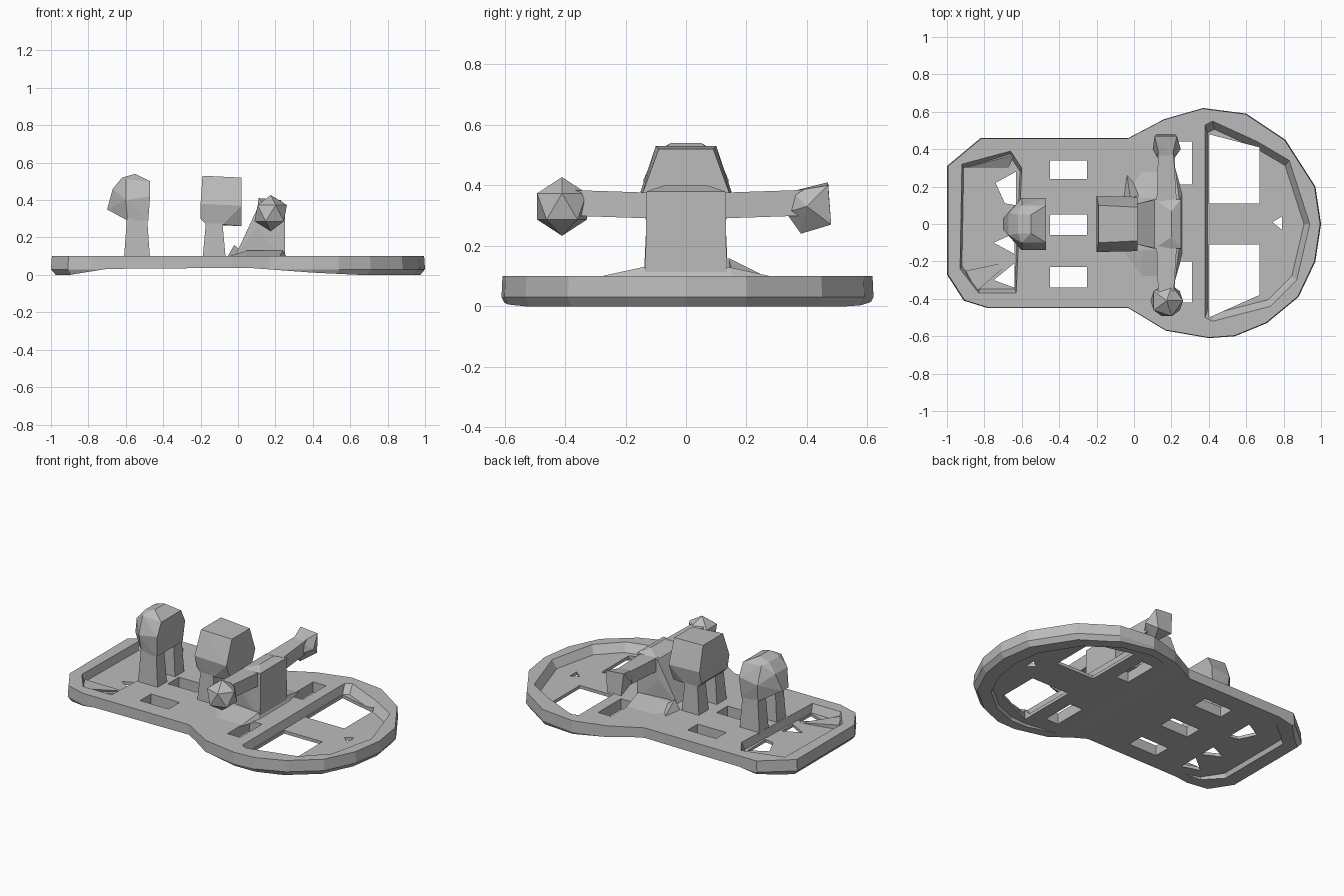
import bpy, bmesh
from mathutils import Vector, Matrix

old = bpy.data.objects.get("Cube")
if old:
    bpy.data.objects.remove(old)

grey = bpy.data.materials.new("plain grey")
grey.use_nodes = True
grey.diffuse_color = (0.5, 0.5, 0.5, 1)
grey.node_tree.nodes["Principled BSDF"].inputs["Base Color"].default_value = (0.5, 0.5, 0.5, 1)


def make(name, bm):
    bmesh.ops.recalc_face_normals(bm, faces=bm.faces[:])
    mesh = bpy.data.meshes.new(name)
    bm.to_mesh(mesh)
    bm.free()
    mesh.materials.append(grey)
    ob = bpy.data.objects.new(name, mesh)
    bpy.context.collection.objects.link(ob)
    return ob


def loft(name, rings):
    bm = bmesh.new()
    loops = [[bm.verts.new(p) for p in ring] for ring in rings]
    n = len(loops[0])
    for a, b in zip(loops, loops[1:]):
        for i in range(n):
            j = (i + 1) % n
            bm.faces.new((a[i], a[j], b[j], b[i]))
    bm.faces.new(loops[0])
    bm.faces.new(loops[-1])
    return make(name, bm)


def flat(outline, z, scale=1.0, mid=(0, 0)):
    return [(mid[0] + (x - mid[0]) * scale, mid[1] + (y - mid[1]) * scale, z) for x, y in outline]


def rect(x0, x1, y0, y1):
    return [(x0, y0), (x1, y0), (x1, y1), (x0, y1)]


def hull(name, points, mirror=False):
    bm = bmesh.new()
    if mirror:
        points = points + [(x, -y, z) for x, y, z in points]
    for p in points:
        bm.verts.new(p)
    res = bmesh.ops.convex_hull(bm, input=bm.verts[:])
    spare = {v for v in res["geom_interior"] + res["geom_unused"] if isinstance(v, bmesh.types.BMVert)}
    bmesh.ops.delete(bm, geom=list(spare), context="VERTS")
    bmesh.ops.dissolve_limit(bm, angle_limit=0.02, verts=bm.verts[:], edges=bm.edges[:])
    return make(name, bm)


def cut(ob, cutters):
    for c in cutters:
        c.hide_render = True
        mod = ob.modifiers.new("cut", "BOOLEAN")
        mod.operation = "DIFFERENCE"
        mod.solver = "EXACT"
        mod.object = c
    dg = bpy.context.evaluated_depsgraph_get()
    dg.update()
    mesh = bpy.data.meshes.new_from_object(ob.evaluated_get(dg))
    ob.modifiers.clear()
    ob.data = mesh
    for c in cutters:
        bpy.data.objects.remove(c)


# Base plate: straight end joined to a round end
outline = [(-1, 0.31), (-0.82, 0.46), (-0.03, 0.46), (0.16, 0.56), (0.37, 0.62), (0.6, 0.59),
           (0.81, 0.45), (0.97, 0.2), (1, 0), (0.97, -0.2), (0.88, -0.39), (0.71, -0.53),
           (0.54, -0.6), (0.4, -0.61), (0.17, -0.57), (-0.03, -0.45), (-0.78, -0.45),
           (-0.91, -0.41), (-1, -0.27)]
base = loft("base_plate", [flat(outline, 0, 0.975), flat(outline, 0.03), flat(outline, 0.1, 0.995)])

# Hollow underside and raised middle of the lower edge
under = loft("under_cutter", [flat(outline, -0.1, 0.92), flat(outline, 0.03, 0.88)])
arch_line = [(-0.9, -0.1), (-0.9, 0), (-0.7, 0.032), (0.05, 0.038), (0.4, 0.012), (0.65, 0), (0.65, -0.1)]
arch = loft("arch_cutter", [[(x, y, z) for x, z in arch_line] for y in (-1, 1)])

# Sunken floors at both ends
round_dish = [(0.38, 0.53), (0.42, 0.55), (0.66, 0.44), (0.83, 0.34), (0.94, 0), (0.87, -0.3),
              (0.73, -0.44), (0.42, -0.52), (0.38, -0.5)]
square_dish = [(-0.92, 0.32), (-0.66, 0.39), (-0.6, 0.3), (-0.63, -0.37), (-0.83, -0.37), (-0.93, -0.24)]
cutters = [under, arch,
           loft("round_dish_cutter", [flat(round_dish, 0.05, 0.92, (0.55, 0)), flat(round_dish, 0.1),
                                      flat(round_dish, 0.2)]),
           loft("square_dish_cutter", [flat(square_dish, 0.05, 0.94, (-0.76, 0)), flat(square_dish, 0.1),
                                       flat(square_dish, 0.2)])]

# Openings through the plate
windows = [rect(-0.45, -0.25, 0.24, 0.34), rect(-0.45, -0.25, -0.06, 0.05), rect(-0.45, -0.25, -0.34, -0.23),
           rect(0.22, 0.31, 0.21, 0.44), rect(0.22, 0.31, -0.42, -0.2),
           [(0.4, 0.11), (0.67, 0.11), (0.67, 0.41), (0.4, 0.48)],
           [(0.4, -0.11), (0.67, -0.11), (0.67, -0.38), (0.4, -0.5)],
           [(0.74, 0.01), (0.79, -0.03), (0.79, 0.04)],
           [(-0.74, 0.22), (-0.63, 0.28), (-0.63, 0.1), (-0.69, 0.11)],
           [(-0.75, -0.1), (-0.64, -0.16), (-0.64, -0.05)],
           [(-0.75, -0.3), (-0.64, -0.34), (-0.64, -0.21)]]
for w in windows:
    cutters.append(loft("window_cutter", [flat(w, -0.2), flat(w, 0.2)]))
cut(base, cutters)

# Ramps on the floor of the square end
hull("upper_ramp", [(-0.9, 0.3, 0.05), (-0.66, 0.38, 0.05), (-0.64, 0.37, 0.095), (-0.67, 0.3, 0.05)])
hull("lower_ramp", [(-0.9, -0.25, 0.05), (-0.66, -0.2, 0.05), (-0.86, -0.36, 0.05), (-0.9, -0.25, 0.08),
                    (-0.84, -0.36, 0.08)])


# Two-legged posts
def legs(name, x0, x1, y0, y1, top):
    for side, s in (("left", 1), ("right", -1)):
        hull(side + "_" + name, [(x, s * y, z) for z, g in ((0.08, 0.02), (0.13, 0), (top, 0))
                                 for x in (x0 - g, x1 + g) for y in (y0 - g / 2, y1 + g / 2)])


legs("rear_post_leg", -0.59, -0.49, 0.05, 0.125, 0.36)
hull("rear_post_head", [(-0.59, 0.125, 0.29), (-0.48, 0.13, 0.29), (-0.47, 0.14, 0.42), (-0.6, 0.14, 0.4),
                        (-0.47, 0.1, 0.5), (-0.6, 0.1, 0.51), (-0.55, 0.05, 0.54), (-0.7, 0.03, 0.35),
                        (-0.67, 0.06, 0.46), (-0.62, 0.05, 0.52)], True)

legs("middle_post_leg", -0.17, -0.085, 0.05, 0.13, 0.3)
hull("middle_post_head", [(-0.2, 0.13, 0.3), (-0.17, 0.13, 0.27), (-0.08, 0.13, 0.27), (0.02, 0.1, 0.26),
                          (0.02, 0.145, 0.37), (-0.2, 0.15, 0.38), (-0.19, 0.1, 0.53), (0.02, 0.09, 0.52)], True)

# Body block with a notched top and sloping back
body = hull("body_block", [(0.25, 0.135, 0.08), (0.25, 0.13, 0.38), (0.11, 0.13, 0.37), (0.2, 0.07, 0.4),
                           (0.1, 0.13, 0.25), (0.04, 0.1, 0.15), (-0.02, 0.1, 0.09)], True)
hull("body_foot", [(-0.08, 0.16, 0.09), (0.04, 0.3, 0.095), (0.22, 0.3, 0.095), (0.26, 0.16, 0.095),
                   (0.24, 0.14, 0.13), (0.05, 0.14, 0.13)], True)
hull("middle_foot_fin", [(-0.04, 0.28, 0.09), (-0.06, 0.14, 0.09), (0.06, 0.16, 0.09), (-0.02, 0.14, 0.16)])

# Arms
for side, s in (("left", 1), ("right", -1)):
    hull(side + "_arm", [(x, s * y, z) for x, y, z in
                         [(0.12, 0.1, 0.29), (0.23, 0.1, 0.29), (0.12, 0.1, 0.375), (0.23, 0.1, 0.375),
                          (0.13, 0.4, 0.3), (0.21, 0.4, 0.3), (0.13, 0.4, 0.385), (0.21, 0.4, 0.385)]])

# Faceted hand on the right, blocky hand on the left
bm = bmesh.new()
bmesh.ops.create_icosphere(bm, subdivisions=1, radius=0.097,
                           matrix=Matrix.Translation(Vector((0.175, -0.41, 0.33))))
make("right_hand", bm)
hull("left_hand", [(0.11, 0.47, 0.41), (0.23, 0.47, 0.4), (0.22, 0.48, 0.27), (0.12, 0.48, 0.27),
                   (0.17, 0.38, 0.24), (0.1, 0.4, 0.33), (0.25, 0.4, 0.33), (0.14, 0.33, 0.31),
                   (0.2, 0.33, 0.31), (0.14, 0.35, 0.38), (0.2, 0.35, 0.38)])
